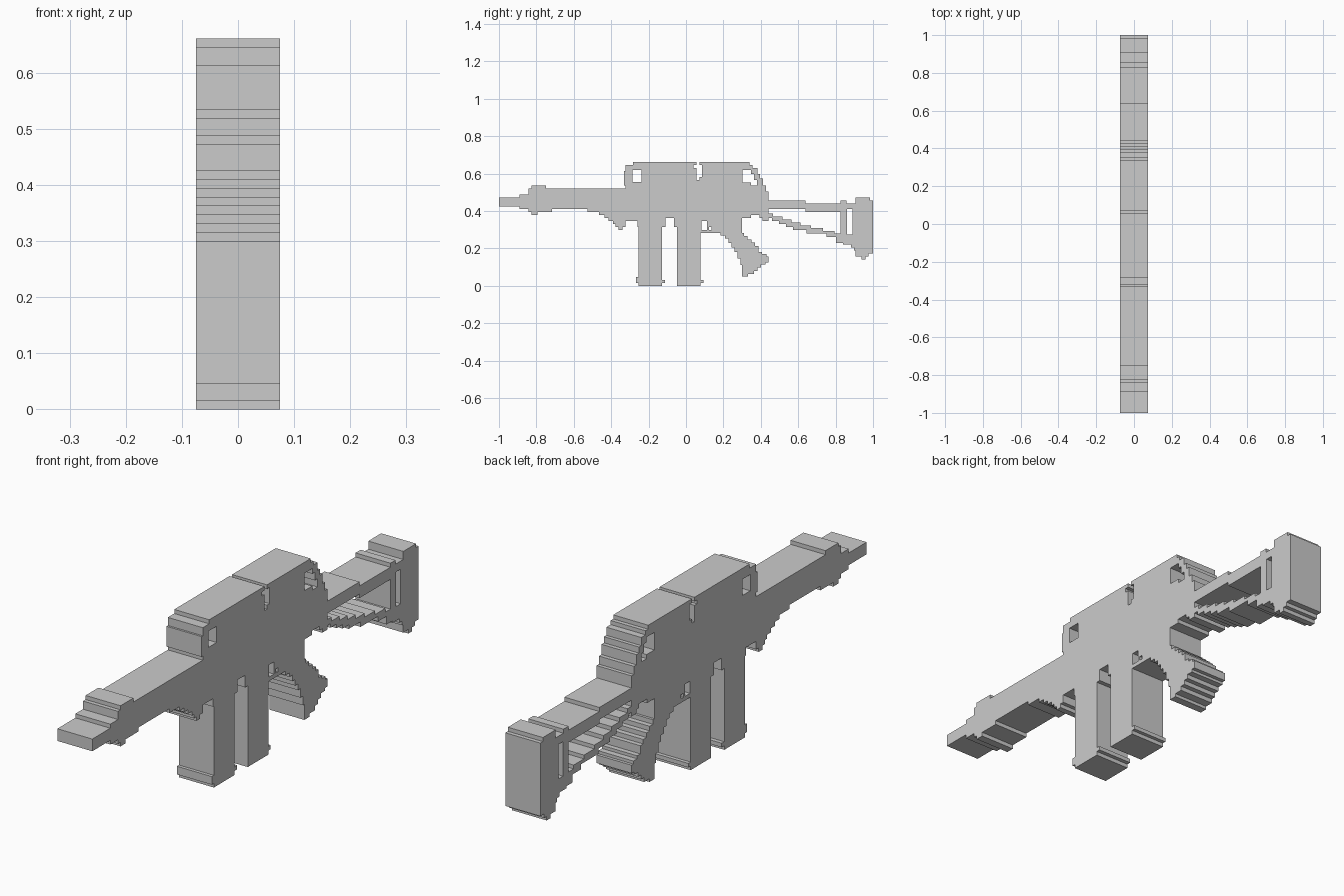
import bpy
from math import radians

CELL = 2 / 127          # one block of the stepped silhouette
HALF = 0.075            # half thickness


def stepped(points):
    """Turn every slanted edge of a closed outline into a block staircase."""
    out = []
    for (c0, r0), (c1, r1) in zip(points, points[1:] + points[:1]):
        out.append((c0, r0))
        if c0 != c1 and r0 != r1:
            n = max(1, round(min(abs(c1 - c0), abs(r1 - r0))))
            dc, dr = (c1 - c0) / n, (r1 - r0) / n
            for i in range(n):
                c, r = c0 + i * dc, r0 + i * dr
                if i:
                    out.append((c, r))
                out += [(c + dc / 2, r), (c + dc / 2, r + dr)]
    return out


def slab(name, outline, holes=()):
    """Extrude an outline (column, row) with holes across the thickness."""
    curve = bpy.data.curves.new(name, 'CURVE')
    curve.dimensions = '2D'
    curve.fill_mode = 'BOTH'
    curve.extrude = HALF
    for loop in (outline, *holes):
        pts = stepped(loop)
        spline = curve.splines.new('POLY')
        spline.points.add(len(pts) - 1)
        for p, (c, r) in zip(spline.points, pts):
            p.co = (c * CELL - 1, r * CELL, 0, 1)
        spline.use_cyclic_u = True
    obj = bpy.data.objects.new(name, curve)
    bpy.context.collection.objects.link(obj)
    obj.rotation_euler = (radians(90), 0, radians(90))
    bpy.ops.object.select_all(action='DESELECT')
    obj.select_set(True)
    bpy.context.view_layer.objects.active = obj
    bpy.ops.object.convert(target='MESH')
    bpy.ops.object.transform_apply(location=False, rotation=True, scale=False)
    for poly in bpy.context.object.data.polygons:
        poly.use_smooth = False


def rect(c0, r0, c1, r1):
    return [(c0, r0), (c1, r0), (c1, r1), (c0, r1)]


# Barrel and fore-end
slab("barrel", [
    (0, 27), (0, 30), (7, 30), (7, 31), (10, 31), (10, 33), (11, 33), (11, 34),
    (16, 34), (16, 33), (43, 33), (43, 20), (42, 20), (42, 19), (40.5, 19),
    (40.5, 20), (39.5, 20), (39.5, 21), (35, 24), (34, 24), (34, 25), (30, 25),
    (30, 26), (18, 26), (18, 25), (13, 25), (13, 24), (11, 24), (11, 25),
    (10, 25), (10, 26), (7, 26), (7, 27)])

# Main body with top slot, windows and trigger opening
slab("body", [
    (43, 22), (43, 34), (42.5, 34), (42.5, 39), (43, 39), (43, 41), (45.5, 41),
    (45.5, 42), (67, 42), (67, 41), (66, 41), (66, 40), (67, 40), (67, 36),
    (68, 36), (68, 37), (69, 37), (69, 41), (68, 41), (68, 42), (85, 42),
    (85, 41), (86, 41), (86, 40), (87.7, 40), (87.7, 38), (88.6, 38),
    (88.6, 36.5), (89.6, 36.5), (89.6, 34), (90.6, 34), (90.6, 32), (91.5, 32),
    (91.5, 22), (89.5, 22), (89.5, 23), (88.5, 23), (88.5, 24), (85.5, 24),
    (85.5, 23), (82.5, 23), (82.5, 18), (60.5, 18), (60.5, 20), (59.5, 20),
    (59.5, 23), (56.5, 23), (56.5, 20), (47, 20), (47, 22)],
    [rect(45.3, 35.3, 48.4, 39.3),
     [(82.6, 35), (85.6, 35), (85.6, 34), (87.6, 34), (87.6, 36), (86.6, 36),
      (86.6, 38), (85.6, 38), (85.6, 39.3), (82.6, 39.3)],
     rect(68.7, 19, 70.7, 22), rect(71.3, 19, 72.2, 20)])

# Two hanging boxes
slab("front_magazine", [
    (47.3, 0), (47.3, 1), (46.5, 1), (46.5, 3), (47.3, 3), (47.3, 20),
    (55.4, 20), (55.4, 2), (56.4, 2), (56.4, 1), (55.4, 1), (55.4, 0)])
slab("rear_magazine", [
    (60.5, 0), (60.5, 18), (68.5, 18), (68.5, 2), (69.4, 2), (69.4, 1),
    (68.5, 1), (68.5, 0)])

# Slanted hand grip
slab("grip", [
    (74.5, 18), (82.5, 18), (87.6, 13.5), (88.6, 11.5), (91.5, 10), (91.5, 8),
    (89.6, 7.3), (86, 4), (84.5, 4), (84.5, 3.2), (82.5, 3.2), (82.5, 7),
    (80.5, 11.5), (77.4, 16)])

# Open-frame stock with slit
slab("stock", [
    (91.5, 29), (104, 29), (104, 28), (116, 28), (116, 29), (118, 29),
    (118, 28), (121, 28), (121, 30), (126, 30), (126, 29), (127, 29),
    (127, 11), (125.5, 11), (125.5, 10), (124.5, 10), (124.5, 9), (123, 9),
    (123, 10), (121, 10), (121, 12), (119, 14), (114.5, 14.5), (114.5, 16.5),
    (101, 19), (91.5, 23), (91.5, 24.5), (104, 20.5), (116, 17.7), (116, 25),
    (104, 25), (104, 26), (91.5, 26)],
    [rect(118.2, 17.5, 120, 26)])
